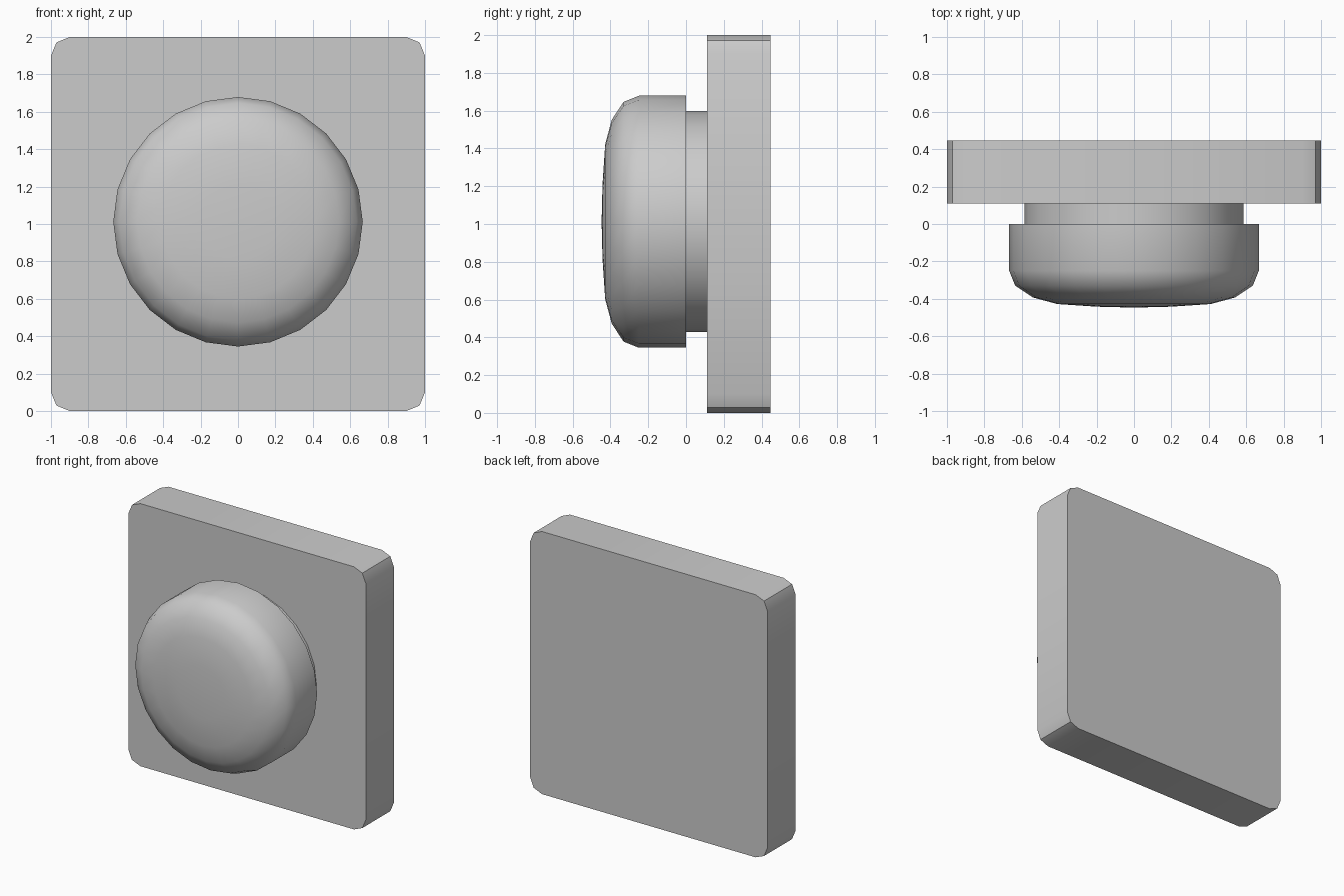
import bpy, bmesh
from math import sin, cos, pi, radians

if "Cube" in bpy.data.objects:
    bpy.data.objects.remove(bpy.data.objects["Cube"])


def finish(name, bm):
    bmesh.ops.recalc_face_normals(bm, faces=bm.faces)
    mesh = bpy.data.meshes.new(name)
    bm.to_mesh(mesh)
    bm.free()
    obj = bpy.data.objects.new(name, mesh)
    bpy.context.collection.objects.link(obj)
    bpy.ops.object.select_all(action='DESELECT')
    obj.select_set(True)
    bpy.context.view_layer.objects.active = obj
    bpy.ops.object.shade_smooth_by_angle(angle=radians(40))
    return obj


def lathe(name, profile, z, sides=24):
    """Spin (radius, y) points about a y-parallel axis at height z."""
    bm = bmesh.new()
    rings = []
    for r, y in profile:
        if r == 0:
            rings.append([bm.verts.new((0, y, z))] * sides)
        else:
            rings.append([bm.verts.new((r * sin(2 * pi * i / sides), y,
                                        z + r * cos(2 * pi * i / sides)))
                          for i in range(sides)])
    for a, b in zip(rings, rings[1:]):
        for i in range(sides):
            j = (i + 1) % sides
            bm.faces.new(dict.fromkeys((a[i], a[j], b[j], b[i])))
    if profile[0][0] > 0:
        bm.faces.new(rings[0])
    if profile[-1][0] > 0:
        bm.faces.new(rings[-1])
    return finish(name, bm)


# Square backplate with two-segment rounded corners
bm = bmesh.new()
outline = []
for k in range(4):
    cx, cz = ((0.9, 0.9), (-0.9, 0.9), (-0.9, -0.9), (0.9, -0.9))[k]
    for s in range(3):
        a = pi / 2 * k + pi / 4 * s
        outline.append((cx + 0.1 * cos(a), 1 + cz + 0.1 * sin(a)))
face = bm.faces.new([bm.verts.new((x, 0.11, z)) for x, z in outline])
ext = bmesh.ops.extrude_face_region(bm, geom=[face], use_keep_orig=True)
for v in ext['geom']:
    if isinstance(v, bmesh.types.BMVert):
        v.co.y = 0.447
finish("backplate", bm)

# Neck joining the knob to the plate
lathe("neck", [(0.585, 0.11), (0.585, 0.0)], 1.012)

# Domed push knob
lathe("knob", [(0.667, 0.0), (0.667, -0.25), (0.635, -0.33), (0.54, -0.393),
               (0.41, -0.428), (0.2, -0.442), (0, -0.447)], 1.012)
